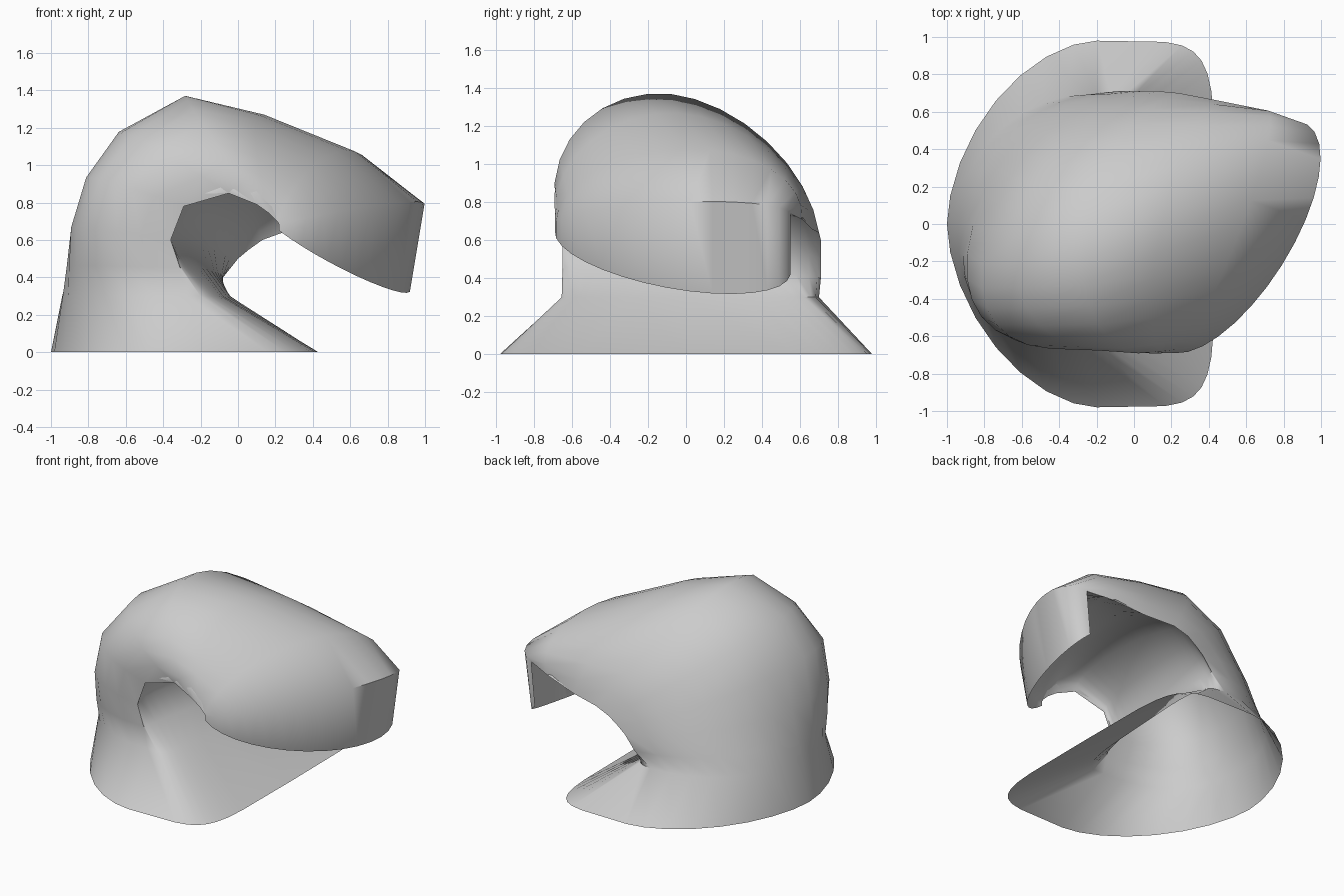
import bpy, bmesh, math
from mathutils import Vector

cube = bpy.data.objects.get("Cube")
if cube:
    bpy.data.objects.remove(cube, do_unlink=True)

grey = bpy.data.materials.new("plain grey")
grey.use_nodes = True
colour = (0.6, 0.6, 0.6, 1)
grey.diffuse_color = colour
grey.node_tree.nodes["Principled BSDF"].inputs["Base Color"].default_value = colour

SEGMENTS = 16


def arc(right, left, middle, power):
    """Rounded arc from the right edge through the middle to the left edge."""
    right, left, middle = Vector(right), Vector(left), Vector(middle)
    centre, half = (right + left) / 2, (left - right) / 2
    points = []
    for i in range(SEGMENTS + 1):
        t = math.pi * i / SEGMENTS
        c, s = math.cos(t), max(math.sin(t), 0)
        along = -math.copysign(abs(c) ** (2 / power), c)
        points.append(centre + half * along + (middle - centre) * s ** (2 / power))
    return points


def loft(name, rows):
    """Skin a list of closed rings, front and back arcs together."""
    bm = bmesh.new()
    rows = [[bm.verts.new(p) for p in row] for row in rows]
    for low, high in zip(rows, rows[1:]):
        n = len(low)
        for i in range(n):
            j = (i + 1) % n
            bm.faces.new((low[i], low[j], high[j], high[i]))
    bmesh.ops.remove_doubles(bm, verts=bm.verts, dist=0.0005)
    bmesh.ops.recalc_face_normals(bm, faces=bm.faces)
    mesh = bpy.data.meshes.new(name)
    bm.to_mesh(mesh)
    bm.free()
    mesh.materials.append(grey)
    obj = bpy.data.objects.new(name, mesh)
    bpy.context.collection.objects.link(obj)
    bpy.ops.object.select_all(action="DESELECT")
    obj.select_set(True)
    bpy.context.view_layer.objects.active = obj
    bpy.ops.object.shade_smooth_by_angle(angle=math.radians(60))


# Rings from the cape hem up the neck and over to the brim: right edge,
# left edge, sideways shift, outer middle (x, z), inner middle (x, z), roundness
rings = [
    ((-.2, -.98, 0), (-.2, .98, 0), 0, (-1, 0), (.43, 0), 1.75),
    ((-.28, -.65, .3), (-.2, .7, .3), 0, (-.94, .3), (-.06, .3), 2.2),
    ((-.31, -.65, .45), (-.08, .71, .4), 0, (-.9, .45), (-.17, .45), 2.3),
    ((-.36, -.65, .6), (0, .71, .5), 0, (-.86, .65), (-.24, .6), 2.3),
    ((-.29, -.66, .78), (.06, .71, .55), -.05, (-.78, .9), (-.18, .8), 2.3),
    ((-.05, -.67, .85), (.13, .71, .6), -.07, (-.63, 1.16), (-.03, .95), 2.1),
    ((.1, -.69, .79), (.24, .7, .64), -.08, (-.28, 1.37), (.15, 1), 1.9),
    ((.17, -.69, .74), (.45, .66, .66), -.04, (.14, 1.27), (.35, .9), 1.9),
    ((.21, -.69, .7), (.7, .61, .71), 0, (.58, 1.08), (.54, .8), 2),
    ((.22, -.69, .68), (.87, .55, .74), -.1, (.86, .8), (.74, .65), 2),
    ((.22, -.69, .65), (.84, .55, .42), -.1, (.77, .35), (.77, .35), 2),
]

# Hood with its cape, neck and hollow underside
hood = []
for level, (right, left, y, outer, inner, roundness) in enumerate(rings):
    back = arc(right, left, (outer[0], y, outer[1]), roundness)
    # The front of the hem is boxy and the rings above grow rounder
    front = arc(right, left, (inner[0], y, inner[1]), max(2, 6 - 2 * level))
    hood.append(back + front[-2:0:-1])
loft("hood", hood)
